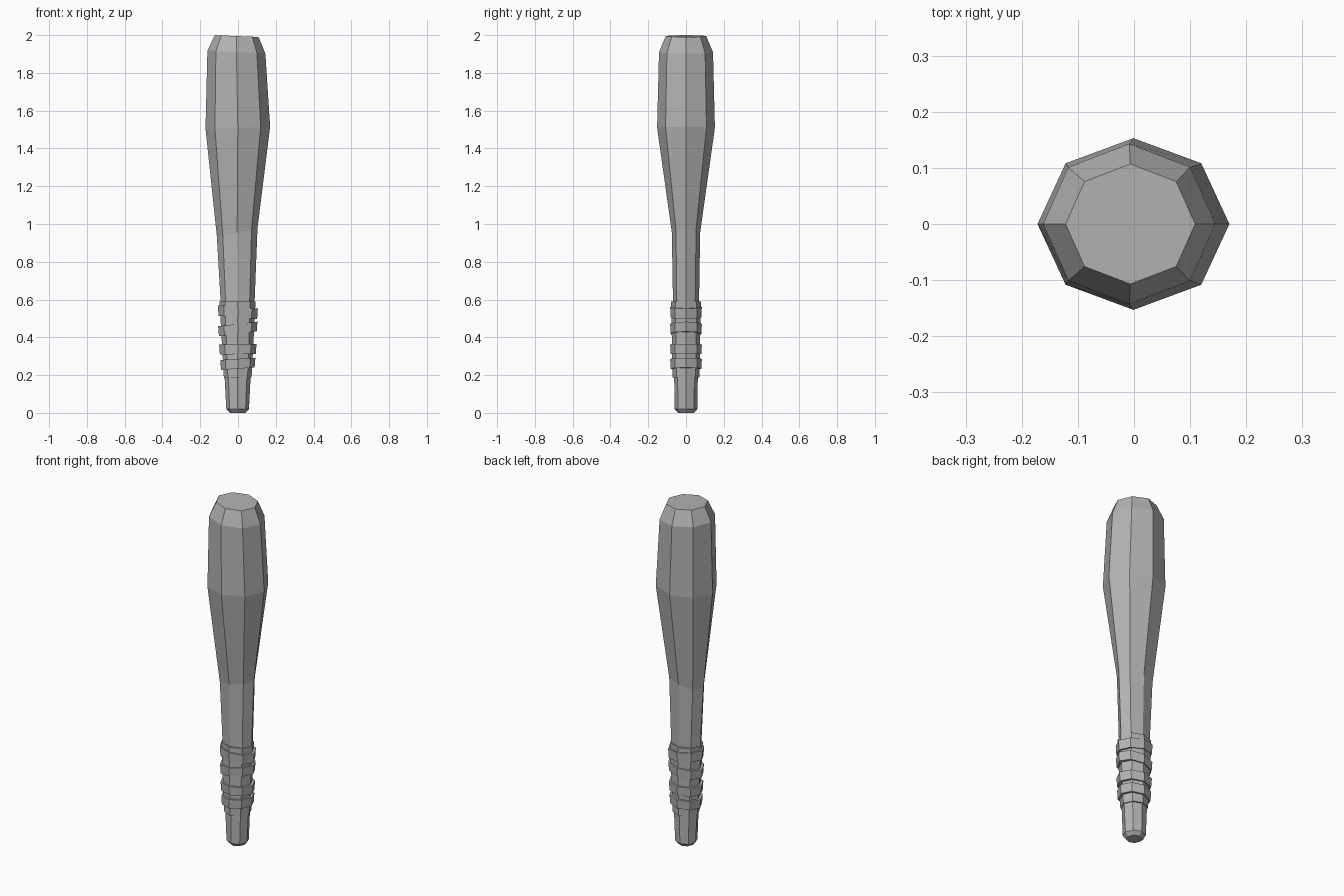
import bpy
import bmesh
import math

cube = bpy.data.objects.get("Cube")
if cube:
    bpy.data.objects.remove(cube, do_unlink=True)

SIDES = 8

grey = bpy.data.materials.new("plain_grey")
grey.use_nodes = True
colour = (0.45, 0.45, 0.45, 1)
grey.diffuse_color = colour
grey.node_tree.nodes["Principled BSDF"].inputs["Base Color"].default_value = colour


def loft(name, rings):
    """Octagonal loft; each ring is (z, left x, right x, y radius, rise to +x)."""
    bm = bmesh.new()
    loops = []
    for z, x0, x1, ry, rise in rings:
        mid, rx = (x0 + x1) / 2, (x1 - x0) / 2
        loop = []
        for i in range(SIDES):
            a = math.tau * i / SIDES
            c, s = math.cos(a), math.sin(a)
            loop.append(bm.verts.new((mid + rx * c, ry * s, z + rise * c)))
        loops.append(loop)
    for low, high in zip(loops, loops[1:]):
        for i in range(SIDES):
            j = (i + 1) % SIDES
            bm.faces.new((low[i], low[j], high[j], high[i]))
    bm.faces.new(loops[0][::-1])
    bm.faces.new(loops[-1])
    mesh = bpy.data.meshes.new(name)
    bm.to_mesh(mesh)
    bm.free()
    mesh.materials.append(grey)
    obj = bpy.data.objects.new(name, mesh)
    bpy.context.collection.objects.link(obj)
    return obj


# Tapered club from butt to blunt tip
loft("club_body", [
    (0.0, -0.042, 0.04, 0.042, 0),
    (0.02, -0.062, 0.058, 0.06, 0),
    (0.59, -0.092, 0.088, 0.069, 0),
    (0.955, -0.112, 0.103, 0.075, 0.02),
    (1.51, -0.172, 0.17, 0.153, 0.005),
    (1.91, -0.162, 0.145, 0.143, -0.008),
    (1.995, -0.122, 0.109, 0.107, -0.005),
])

# Sleeve under the grip wraps
loft("grip_sleeve", [
    (0.187, -0.075, 0.072, 0.071, 0),
    (0.59, -0.098, 0.093, 0.079, 0),
])

# Tilted grip wraps: centre height, half height, x radius, rise to +x
for n, (z, half, rx, rise) in enumerate([
    (0.26, 0.026, 0.092, 0.006),
    (0.337, 0.026, 0.098, 0.002),
    (0.445, 0.026, 0.103, 0.012),
    (0.533, 0.028, 0.105, -0.009),
], 1):
    loft(f"grip_wrap_{n}", [
        (z - half, -rx + 0.002, rx - 0.004, 0.081, rise),
        (z + half, -rx - 0.002, rx, 0.084, rise),
    ])
